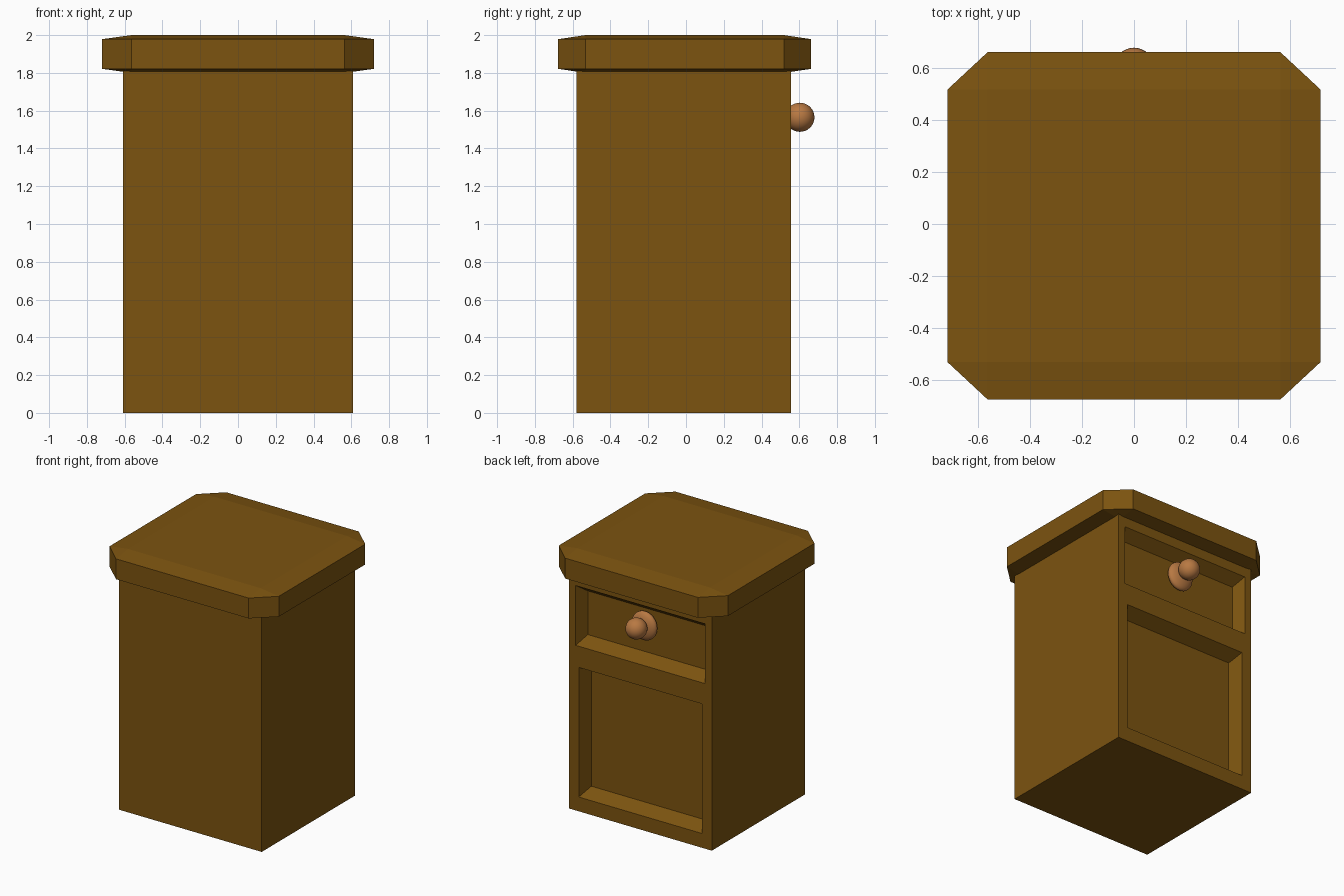
import bpy, bmesh

if "Cube" in bpy.data.objects:
    bpy.data.objects.remove(bpy.data.objects["Cube"])

BACK = 0.555   # y of the face carrying the door and drawer


def material(name, color):
    m = bpy.data.materials.new(name)
    m.diffuse_color = color
    m.use_nodes = True
    m.node_tree.nodes["Principled BSDF"].inputs["Base Color"].default_value = m.diffuse_color
    return m


def make_object(name, bm, mat):
    bmesh.ops.recalc_face_normals(bm, faces=bm.faces)
    mesh = bpy.data.meshes.new(name)
    bm.to_mesh(mesh)
    bm.free()
    ob = bpy.data.objects.new(name, mesh)
    bpy.context.collection.objects.link(ob)
    mesh.materials.append(mat)
    return ob


def box(x, y0, y1, z0, z1, bevel=0):
    """Box symmetric in x; bevel is a fraction of each side."""
    bm = bmesh.new()
    bmesh.ops.create_cube(bm, size=1)
    if bevel:
        bmesh.ops.bevel(bm, geom=bm.edges[:], offset=bevel, segments=1,
                        affect='EDGES')
    for v in bm.verts:
        v.co = (v.co.x * 2 * x, (y0 + y1) / 2 + v.co.y * (y1 - y0),
                (z0 + z1) / 2 + v.co.z * (z1 - z0))
    return bm


def recess(body, name, x, z0, z1, depth, ix, iz):
    """Cut a panel with sloping sides into the back face."""
    bm = bmesh.new()
    rings = []
    for t in (-0.5, 1):
        a, b = x - ix * t, iz * t
        rings.append([bm.verts.new((px, BACK - depth * t, pz)) for px, pz in
                      ((-a, z0 + b), (a, z0 + b), (a, z1 - b), (-a, z1 - b))])
    bm.faces.new(rings[0])
    bm.faces.new(rings[1])
    for i in range(4):
        j = (i + 1) % 4
        bm.faces.new((rings[0][i], rings[0][j], rings[1][j], rings[1][i]))
    cutter = make_object(name, bm, wood)
    cutter.hide_render = True
    mod = body.modifiers.new(name, 'BOOLEAN')
    mod.operation = 'DIFFERENCE'
    mod.solver = 'EXACT'
    mod.object = cutter
    bpy.context.view_layer.objects.active = body
    bpy.ops.object.modifier_apply(modifier=mod.name)
    bpy.data.objects.remove(cutter)


def ball(name, loc, scale):
    bm = bmesh.new()
    bmesh.ops.create_uvsphere(bm, u_segments=32, v_segments=16, radius=1)
    for f in bm.faces:
        f.smooth = True
    ob = make_object(name, bm, knob_wood)
    ob.location, ob.scale = loc, scale


wood = material("dark_wood", (0.2, 0.087, 0.005, 1))
knob_wood = material("knob_wood", (0.48, 0.19, 0.055, 1))

# Cabinet body with door and drawer panels
body = make_object("cabinet_body", box(0.608, -0.58, BACK, 0, 1.81), wood)
recess(body, "door_recess", 0.524, 0.11, 1.107, 0.10, 0.037, 0.055)
recess(body, "drawer_recess", 0.55, 1.27, 1.73, 0.085, 0.043, 0.062)

# Chamfered table top
make_object("table_top", box(0.72, -0.677, 0.663, 1.8, 2.0, 0.108), wood)

# Drawer knob
ball("knob_base", (0, 0.505, 1.55), (0.105, 0.047, 0.11))
ball("knob", (0, 0.603, 1.565), (0.077, 0.077, 0.077))
